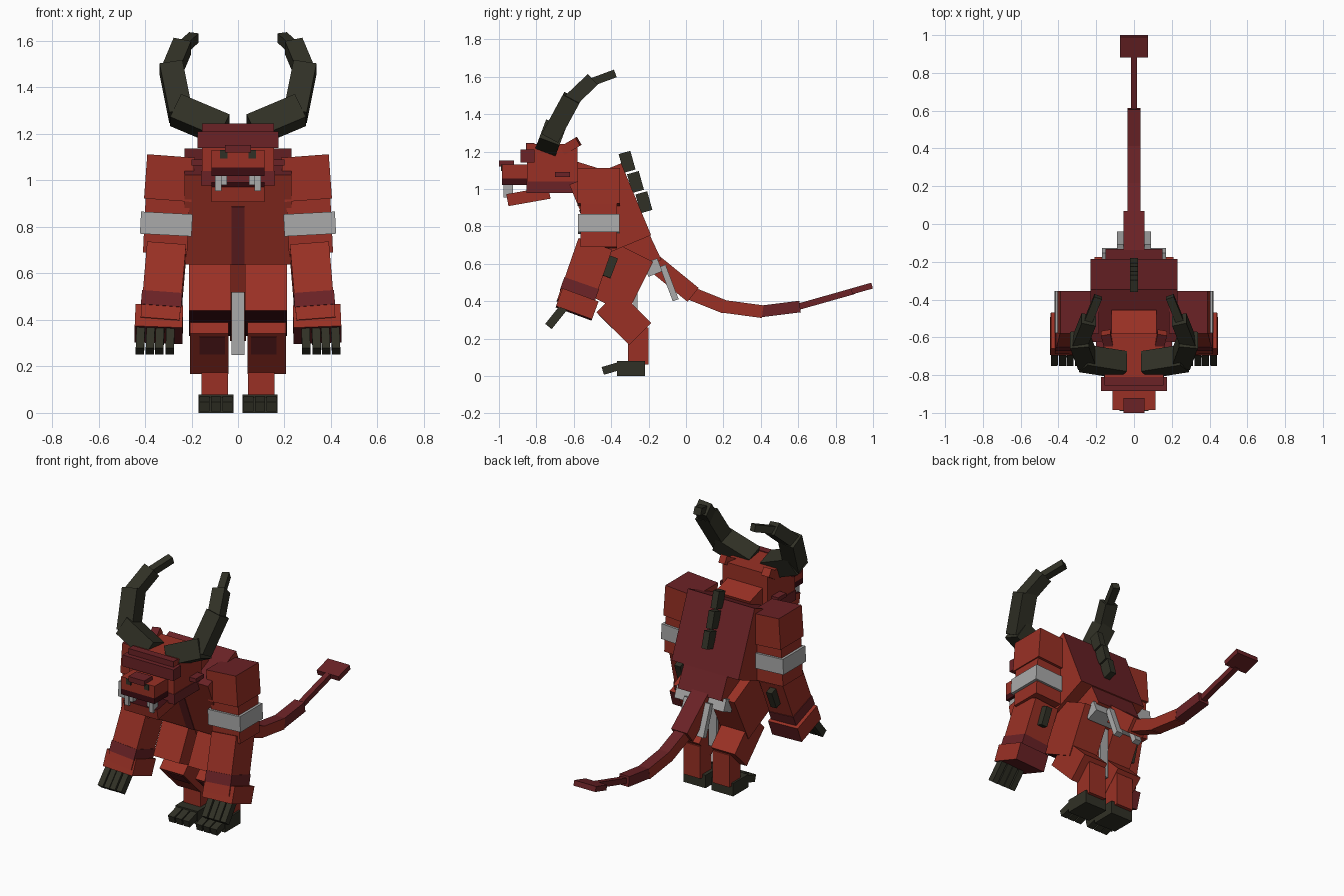
import bpy
from mathutils import Vector, Matrix

cube = bpy.data.objects.get("Cube")
if cube:
    bpy.data.objects.remove(cube, do_unlink=True)


def material(name, rgb):
    m = bpy.data.materials.new(name)
    m.use_nodes = True
    m.diffuse_color = (*rgb, 1)
    m.node_tree.nodes["Principled BSDF"].inputs["Base Color"].default_value = (*rgb, 1)
    return m


RED = material("red hide", (0.32, 0.03, 0.018))
MAROON = material("maroon hide", (0.145, 0.016, 0.019))
MOUTH = material("mouth dark", (0.045, 0.004, 0.006))
HORN = material("dark horn", (0.03, 0.03, 0.019))
GREY = material("grey cloth", (0.4, 0.4, 0.4))

# Local axis and sign of each face of a box
FACES = {"left": (0, 1), "right": (0, -1), "back": (1, 1),
         "front": (1, -1), "end": (2, 1), "start": (2, -1)}


def beam(name, a, b, wide, deep, mat, accent=None, faces=()):
    """Box running from a to b; the named faces take the accent colour."""
    a, b = Vector(a), Vector(b)
    axis = (b - a).normalized()
    side = Vector((1, 0, 0))
    side = (side - axis * side.dot(axis)).normalized()
    rot = Matrix((side, axis.cross(side), axis)).transposed()
    size = (wide / 2, deep / 2, (b - a).length / 2)
    corners = [Vector((i * size[0], j * size[1], k * size[2]))
               for k in (-1, 1) for j in (-1, 1) for i in (-1, 1)]
    quads = [(0, 2, 3, 1), (4, 5, 7, 6), (0, 1, 5, 4), (2, 6, 7, 3), (0, 4, 6, 2), (1, 3, 7, 5)]
    mesh = bpy.data.meshes.new(name)
    mesh.from_pydata(corners, [], quads)
    mesh.materials.append(mat)
    if accent:
        mesh.materials.append(accent)
        for poly in mesh.polygons:
            for f in faces:
                i, s = FACES[f]
                if poly.normal[i] * s > 0.9:
                    poly.material_index = 1
    obj = bpy.data.objects.new(name, mesh)
    obj.matrix_world = Matrix.Translation((a + b) / 2) @ rot.to_4x4()
    bpy.context.collection.objects.link(obj)
    return obj


def pair(name, a, b, *args):
    """The same beam on both sides of the body."""
    for label, s in (("left_", 1), ("right_", -1)):
        beam(label + name, (a[0] * s, *a[1:]), (b[0] * s, *b[1:]), *args)


def block(name, x, y, z, mat, *args):
    """Upright box given by its ranges."""
    cx, cy = sum(x) / 2, sum(y) / 2
    return beam(name, (cx, cy, z[0]), (cx, cy, z[1]), x[1] - x[0], y[1] - y[0], mat, *args)


def block_pair(name, x, y, z, mat, *args):
    block("left_" + name, x, y, z, mat, *args)
    block("right_" + name, (-x[1], -x[0]), y, z, mat, *args)


# Torso, pelvis and neck
beam("torso", (0, -0.325, 0.695), (0, -0.485, 1.08), 0.46, 0.3, RED, MAROON, ("back", "end"))
beam("chest_stripe", (0, -0.464, 0.638), (0, -0.568, 0.888), 0.055, 0.008, MAROON)
beam("pelvis", (0, -0.24, 0.57), (0, -0.32, 0.74), 0.3, 0.24, RED, MAROON, ("back",))
beam("neck", (0, -0.48, 1.03), (0, -0.64, 1.08), 0.24, 0.16, RED)

# Back spikes
for i in range(3):
    y, z = -0.315 + i * 0.045, 1.145 - i * 0.108
    beam(f"back_spike_{i + 1}", (0, y + 0.014, z - 0.05), (0, y - 0.014, z + 0.05), 0.04, 0.065, HORN)

# Head
block("head", (-0.155, 0.155), (-0.85, -0.58), (0.98, 1.24), RED)
block("cheek_band", (-0.159, 0.159), (-0.853, -0.577), (0.978, 1.04), MAROON)
block("crown_edge", (-0.155, 0.155), (-0.856, -0.81), (1.2, 1.245), MAROON)
block("brow", (-0.175, 0.175), (-0.885, -0.81), (1.14, 1.21), MAROON)
block("snout", (-0.115, 0.115), (-0.985, -0.83), (1.055, 1.13), RED)
block("upper_lip", (-0.115, 0.115), (-0.985, -0.83), (1.02, 1.055), MOUTH)
block("nose", (-0.055, 0.055), (-1, -0.92), (1.12, 1.153), MAROON)
block_pair("nostril", (0.045, 0.078), (-0.99, -0.982), (1.095, 1.13), HORN)
block_pair("fang", (0.07, 0.098), (-0.975, -0.925), (0.955, 1.025), GREY)
block_pair("inner_fang", (0.048, 0.07), (-0.965, -0.93), (0.98, 1.025), GREY)
beam("lower_jaw", (0, -0.955, 0.94), (0, -0.73, 0.98), 0.23, 0.065, RED, MOUTH, ("front",))
pair("ear", (0.13, -0.66, 1.205), (0.15, -0.575, 1.255), 0.05, 0.05, RED, MAROON, ("front",))
block_pair("cheek_tuft", (0.15, 0.2), (-0.7, -0.62), (1.065, 1.09), MAROON)

# Horns, tapering along a bent path
horn_path = [(0.06, -0.745, 1.215), (0.25, -0.715, 1.295), (0.285, -0.62, 1.47),
             (0.245, -0.52, 1.565), (0.19, -0.385, 1.615)]
for i, thick in enumerate((0.115, 0.1, 0.078, 0.043)):
    a, b = Vector(horn_path[i]), Vector(horn_path[i + 1])
    lap = (b - a).normalized() * 0.02
    pair(f"horn_{i + 1}", a - (lap if i else lap * 0), b + (lap if i < 3 else lap * 0),
         thick, thick, HORN)

# Arms
pair("shoulder", (0.302, -0.467, 0.915), (0.288, -0.467, 1.105), 0.205, 0.226, RED, MAROON, ("end",))
pair("upper_arm", (0.314, -0.467, 0.685), (0.302, -0.467, 0.93), 0.19, 0.195, RED)
pair("arm_band", (0.311, -0.467, 0.765), (0.306, -0.467, 0.86), 0.222, 0.222, GREY)
pair("forearm", (0.335, -0.6, 0.375), (0.307, -0.487, 0.7), 0.168, 0.19, RED)
pair("wrist_band", (0.331, -0.581, 0.43), (0.326, -0.56, 0.49), 0.174, 0.196, MAROON)
pair("hand", (0.342, -0.6, 0.335), (0.338, -0.565, 0.43), 0.205, 0.205, RED, MAROON, ("back", "start"))
pair("elbow_spike", (0.32, -0.425, 0.53), (0.315, -0.385, 0.635), 0.04, 0.045, HORN)
for i, x in enumerate((0.29, 0.335, 0.375, 0.418)):
    pair(f"finger_{i + 1}", (x + 0.004, -0.735, 0.265), (x, -0.655, 0.365), 0.036, 0.045, HORN)

# Legs
pair("thigh", (0.12, -0.425, 0.385), (0.12, -0.285, 0.665), 0.18, 0.245, RED, MOUTH, ("start",))
pair("shin", (0.123, -0.245, 0.225), (0.123, -0.42, 0.4), 0.165, 0.165, RED)
pair("knee_patch", (0.11, -0.39, 0.255), (0.11, -0.465, 0.33), 0.11, 0.008, MAROON)
block_pair("ankle", (0.042, 0.158), (-0.31, -0.2), (0.06, 0.26), RED)
block_pair("foot", (0.02, 0.17), (-0.37, -0.22), (0, 0.08), HORN)
for i, x in enumerate((0.045, 0.095, 0.145)):
    pair(f"toe_{i + 1}", (x, -0.445, 0.027), (x, -0.35, 0.055), 0.043, 0.043, HORN)

# Cloth at the waist
beam("rear_cloth", (0, -0.215, 0.565), (0, -0.14, 0.595), 0.34, 0.075, GREY)
pair("rear_tassel", (0.068, -0.055, 0.405), (0.068, -0.125, 0.59), 0.045, 0.033, GREY)
block("hanging_cloth", (-0.027, 0.027), (-0.28, -0.26), (0.25, 0.58), GREY)

# Tail, a chain of bent segments
tail_path = [(-0.16, 0.595), (0.03, 0.44), (0.2, 0.372), (0.4, 0.345), (0.6, 0.37), (0.89, 0.452)]
tail_size = [(0.11, 0.095), (0.07, 0.072), (0.07, 0.068), (0.068, 0.062), (0.034, 0.034)]
for i, (w, d) in enumerate(tail_size):
    a, b = (Vector((0, *p)) for p in tail_path[i:i + 2])
    lap = (b - a).normalized() * 0.01
    beam(f"tail_{i + 1}", a - lap, b + lap, w, d, RED if i < 3 else MAROON, MAROON, ("front",))
beam("tail_tip", (0, 0.885, 0.452), (0, 0.995, 0.483), 0.15, 0.032, MAROON)
